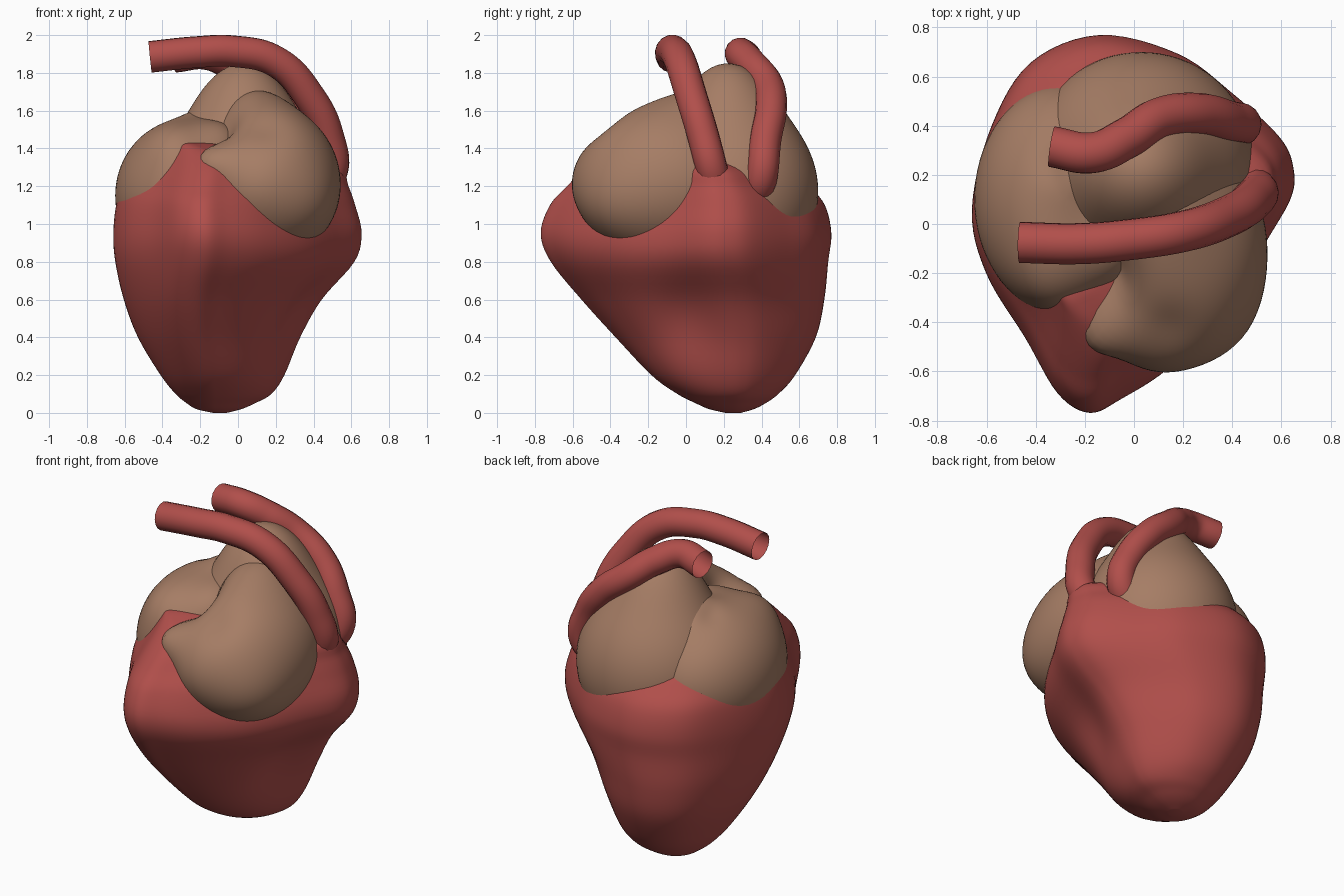
import bpy, bmesh, math
from mathutils import Vector

default_cube = bpy.data.objects.get("Cube")
if default_cube:
    bpy.data.objects.remove(default_cube, do_unlink=True)


def make_material(name, colour):
    mat = bpy.data.materials.new(name)
    mat.use_nodes = True
    mat.diffuse_color = (*colour, 1)
    mat.node_tree.nodes["Principled BSDF"].inputs["Base Color"].default_value = (*colour, 1)
    return mat


muscle_red = make_material("muscle red", (0.44, 0.078, 0.07))
tissue_brown = make_material("tissue brown", (0.38, 0.205, 0.13))


def finish(bm, name, mat):
    """Turn a bmesh into a smooth shaded object."""
    bmesh.ops.recalc_face_normals(bm, faces=bm.faces)
    mesh = bpy.data.meshes.new(name)
    bm.to_mesh(mesh)
    bm.free()
    mesh.materials.append(mat)
    mesh.polygons.foreach_set("use_smooth", [True] * len(mesh.polygons))
    obj = bpy.data.objects.new(name, mesh)
    bpy.context.collection.objects.link(obj)
    return obj


def spline(points, steps, closed):
    """Sample a smooth curve passing through all the points."""
    pts = [Vector(p) for p in points]
    n = len(pts)

    def pick(i):
        return pts[i % n] if closed else pts[max(0, min(n - 1, i))]

    result = []
    for i in range(n if closed else n - 1):
        a, b, c, d = (pick(i + k) for k in (-1, 0, 1, 2))
        for s in range(steps):
            t = s / steps
            result.append(b + (c - a) * t / 2 + (a * 2 - b * 5 + c * 4 - d) * t * t / 2
                          + (b * 3 - a - c * 3 + d) * t ** 3 / 2)
    if not closed:
        result.append(pts[-1])
    return result


# Ventricles: one outline, refitted to a changing box at each height
outline = [(-0.18, -0.77), (-0.05, -0.71), (0.14, -0.58), (0.35, -0.36), (0.53, -0.08),
           (0.64, 0.1), (0.655, 0.22), (0.6, 0.35), (0.4, 0.53), (0.18, 0.69),
           (-0.14, 0.77), (-0.42, 0.66), (-0.58, 0.4), (-0.66, 0.06), (-0.6, -0.2),
           (-0.44, -0.46), (-0.31, -0.69)]
# height, x low, x high, y low, y high
levels = [(0, -0.13, -0.06, 0.21, 0.29), (0.02, -0.22, 0.02, 0.12, 0.36),
          (0.05, -0.27, 0.09, 0.05, 0.42), (0.1, -0.33, 0.18, -0.05, 0.49),
          (0.2, -0.41, 0.25, -0.19, 0.58), (0.4, -0.53, 0.335, -0.38, 0.69),
          (0.6, -0.605, 0.45, -0.56, 0.735), (0.8, -0.65, 0.62, -0.72, 0.755),
          (0.95, -0.66, 0.655, -0.77, 0.77), (1.1, -0.645, 0.62, -0.72, 0.735),
          (1.2, -0.61, 0.585, -0.63, 0.65), (1.3, -0.56, 0.54, -0.53, 0.53),
          (1.38, -0.48, 0.33, -0.42, 0.3), (1.42, -0.39, 0.02, -0.33, 0.05),
          (1.43, -0.3, -0.15, -0.28, -0.15)]


def build_ventricles():
    ring_shape = spline(outline, 6, True)
    xs, ys = [p.x for p in ring_shape], [p.y for p in ring_shape]
    mid = Vector((min(xs) + max(xs), min(ys) + max(ys))) / 2
    half = Vector((max(xs) - min(xs), max(ys) - min(ys))) / 2
    bm = bmesh.new()
    rings = []
    for z, x_low, x_high, y_low, y_high in spline(levels, 5, False):
        round_mix = 0.8 * max(0, 1 - z)
        ring = []
        for p in ring_shape:
            u = Vector(((p.x - mid.x) / half.x, (p.y - mid.y) / half.y))
            u = u.lerp(u.normalized(), round_mix)
            x = (x_low + x_high) / 2 + u.x * (x_high - x_low) / 2
            y = (y_low + y_high) / 2 + u.y * (y_high - y_low) / 2
            # Groove down the left side
            groove = math.exp(-((y + 0.02) / 0.15) ** 2 - ((z - 0.53) / 0.2) ** 2)
            x -= 0.05 * groove * max(0, u.x)
            ring.append(bm.verts.new((x, y, z)))
        rings.append(ring)
    count = len(ring_shape)
    for low, high in zip(rings, rings[1:]):
        for i in range(count):
            j = (i + 1) % count
            bm.faces.new((low[i], low[j], high[j], high[i]))
    bm.faces.new(rings[0])
    bm.faces.new(rings[-1])
    finish(bm, "ventricles", muscle_red)


build_ventricles()


# Upper chambers: ellipsoids swollen or dented along chosen directions
def lobed_chamber(name, centre, radii, bumps):
    bm = bmesh.new()
    bmesh.ops.create_uvsphere(bm, u_segments=72, v_segments=48, radius=1)
    lobes = []
    for offset, amount, tightness in bumps:
        direction = Vector([o / r for o, r in zip(offset, radii)]).normalized()
        lobes.append((direction, amount, tightness))
    for v in bm.verts:
        unit = v.co.normalized()
        swell = 1 + sum(a * math.exp(k * (unit.dot(d) - 1)) for d, a, k in lobes)
        v.co = Vector([c + r * u * swell for c, r, u in zip(centre, radii, unit)])
    finish(bm, name, tissue_brown)


lobed_chamber("right_atrium", (-0.28, 0.1, 1.15), (0.37, 0.47, 0.4),
              [((0.06, 0.17, 0.45), 0.17, 20), ((-0.05, 0.15, 0.4), -0.06, 60),
               ((0.24, -0.22, 0.35), 0.18, 14), ((-0.08, -0.34, 0.3), 0.11, 12)])
lobed_chamber("front_left_atrium", (0.14, -0.1, 1.22), (0.4, 0.49, 0.415),
              [((-0.36, -0.39, 0.14), 0.22, 22), ((0.28, -0.3, -0.14), 0.08, 8),
               ((-0.06, -0.44, -0.02), 0.03, 12), ((-0.3, -0.13, 0.3), -0.26, 10),
               ((0, -0.34, 0.3), -0.07, 20), ((-0.08, 0.28, 0.55), 0.25, 9)])
lobed_chamber("back_left_atrium", (0.03, 0.25, 1.17), (0.46, 0.45, 0.48),
              [((0, -0.03, 0.5), 0.42, 8)])


# Vessels: open tubes swept along smooth paths
def vessel(name, path, radius=0.084):
    curve = bpy.data.curves.new(name, "CURVE")
    curve.dimensions = "3D"
    curve.bevel_depth = radius
    curve.bevel_resolution = 6
    curve.resolution_u = 10
    strand = curve.splines.new("BEZIER")
    strand.bezier_points.add(len(path) - 1)
    for point, co in zip(strand.bezier_points, path):
        point.co = co
        point.handle_left_type = point.handle_right_type = "AUTO"
    obj = bpy.data.objects.new(name, curve)
    bpy.context.collection.objects.link(obj)
    curve.materials.append(muscle_red)
    bpy.ops.object.select_all(action="DESELECT")
    obj.select_set(True)
    bpy.context.view_layer.objects.active = obj
    bpy.ops.object.convert(target="MESH")
    bpy.ops.object.shade_smooth_by_angle()


vessel("front_vessel", [(0.38, 0.17, 1.17), (0.49, 0.145, 1.26), (0.475, 0.09, 1.47),
                        (0.38, 0.03, 1.67), (0.2, -0.03, 1.86), (-0.03, -0.065, 1.915),
                        (-0.22, -0.08, 1.91), (-0.465, -0.075, 1.885)])
vessel("back_vessel", [(0.3, 0.36, 1.12), (0.43, 0.4, 1.25), (0.38, 0.42, 1.44),
                       (0.26, 0.45, 1.61), (0.1, 0.43, 1.74), (-0.03, 0.35, 1.84),
                       (-0.17, 0.29, 1.9), (-0.335, 0.315, 1.885)])
